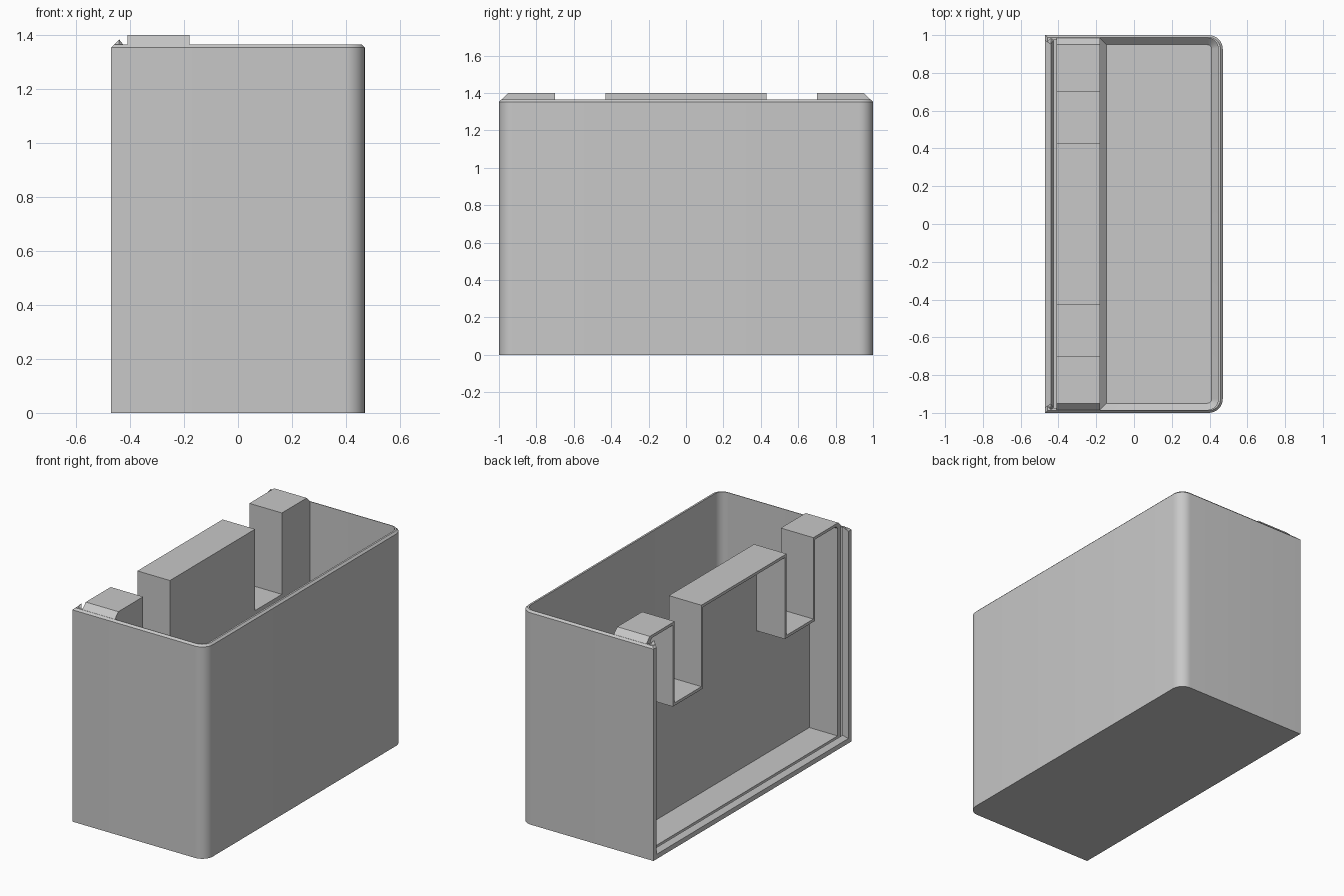
import bpy
import bmesh
from math import sin, cos, pi, radians

cube = bpy.data.objects.get("Cube")
if cube:
    bpy.data.objects.remove(cube, do_unlink=True)

GREY = (0.58, 0.58, 0.58, 1)
grey = bpy.data.materials.new("plain grey")
grey.use_nodes = True
grey.diffuse_color = GREY
grey.node_tree.nodes["Principled BSDF"].inputs["Base Color"].default_value = GREY


def loft(name, rings):
    """Closed solid through rings that all have the same point count."""
    bm = bmesh.new()
    loops = [[bm.verts.new(p) for p in ring] for ring in rings]
    for a, b in zip(loops, loops[1:]):
        for i in range(len(a)):
            j = (i + 1) % len(a)
            bm.faces.new((a[i], a[j], b[j], b[i]))
    bm.faces.new(loops[0])
    bm.faces.new(loops[-1])
    bmesh.ops.recalc_face_normals(bm, faces=bm.faces)
    mesh = bpy.data.meshes.new(name)
    bm.to_mesh(mesh)
    bm.free()
    mesh.materials.append(grey)
    obj = bpy.data.objects.new(name, mesh)
    bpy.context.collection.objects.link(obj)
    return obj


def outline(x0, x1, half, r, z, steps=8):
    """Plan outline, square at x0 and rounded at x1."""
    turn = [pi / 2 * i / steps for i in range(steps + 1)]
    front = [(x1 - r + r * sin(a), -half + r - r * cos(a), z) for a in turn]
    back = [(x, -y, z) for x, y, z in reversed(front)]
    return [(x0, -half, z)] + front + back + [(x0, half, z)]


def along_x(name, half, x0, x1):
    """Prism along x from one half of a profile mirrored in y."""
    profile = half + [(-y, z) for y, z in reversed(half)]
    return loft(name, [[(x, y, z) for y, z in profile] for x in (x0, x1)])


def box(name, x0, x1, y0, y1, z0, z1):
    plan = [(x0, y0), (x1, y0), (x1, y1), (x0, y1)]
    return loft(name, [[(x, y, z) for x, y in plan] for z in (z0, z1)])


def combine(target, tool, operation):
    tool.hide_render = True
    mod = target.modifiers.new(tool.name, 'BOOLEAN')
    mod.operation = operation
    mod.solver = 'EXACT'
    mod.object = tool
    bpy.context.view_layer.objects.active = target
    bpy.ops.object.modifier_apply(modifier=mod.name)
    bpy.data.objects.remove(tool, do_unlink=True)


# Outer case with rounded corners and a chamfered rim
case = loft("open_case", [
    outline(-0.47, 0.47, 1.0, 0.075, 0),
    outline(-0.47, 0.47, 1.0, 0.075, 1.353),
    outline(-0.458, 0.458, 0.988, 0.063, 1.365)])

# Raised crown of the divider
crown = along_x("divider_crown", [(0.986, 1.2), (0.986, 1.365), (0.951, 1.4)], -0.41, -0.18)
combine(case, crown, 'UNION')

# Pointed tips on the two lid rails, sloping down to the outer wall
for side in (-1, 1):
    rings = []
    for y, peak in ((0.94, 1.383), (0.965, 1.383), (0.984, 1.364)):
        tip = [(-0.468, 1.354), (-0.44, peak), (-0.425, 1.364), (-0.425, 1.3), (-0.468, 1.3)]
        rings.append([(x, side * y, z) for x, z in tip])
    combine(case, loft("rail_tip", rings), 'UNION')

# Main compartment: upright thin walls with a chamfer around the floor
cavity = loft("compartment_cutter", [
    outline(-0.145, 0.411, 0.949, 0.022, 0.03),
    outline(-0.18, 0.446, 0.984, 0.057, 0.065),
    outline(-0.18, 0.446, 0.984, 0.057, 1.45)])
combine(case, cavity, 'DIFFERENCE')

# Lid opening with a ridge around three sides
rings = []
for x, d in ((-0.48, 0.024), (-0.44, 0.05), (-0.425, 0.025), (-0.41, 0.025)):
    y = 1 - d
    rings.append([(x, -y, d), (x, y, d), (x, y, 1.5), (x, -y, 1.5)])
combine(case, loft("lid_cutter", rings), 'DIFFERENCE')

# Hollow behind the lid, following the notched divider
hollow = [(0.412, 1.382), (0.412, 0.862), (0.718, 0.862), (0.718, 1.382),
          (0.928, 1.382), (0.945, 1.365), (0.945, 0.04)]
combine(case, along_x("hollow_cutter", hollow, -0.42, -0.21), 'DIFFERENCE')

# Two notches through the divider
for y in (-0.7, 0.43):
    combine(case, box("notch_cutter", -0.42, -0.1, y, y + 0.27, 0.88, 1.5), 'DIFFERENCE')

# Smooth corners, crisp edges
bpy.ops.object.select_all(action='DESELECT')
case.select_set(True)
bpy.context.view_layer.objects.active = case
bpy.ops.object.shade_smooth_by_angle(angle=radians(30))
